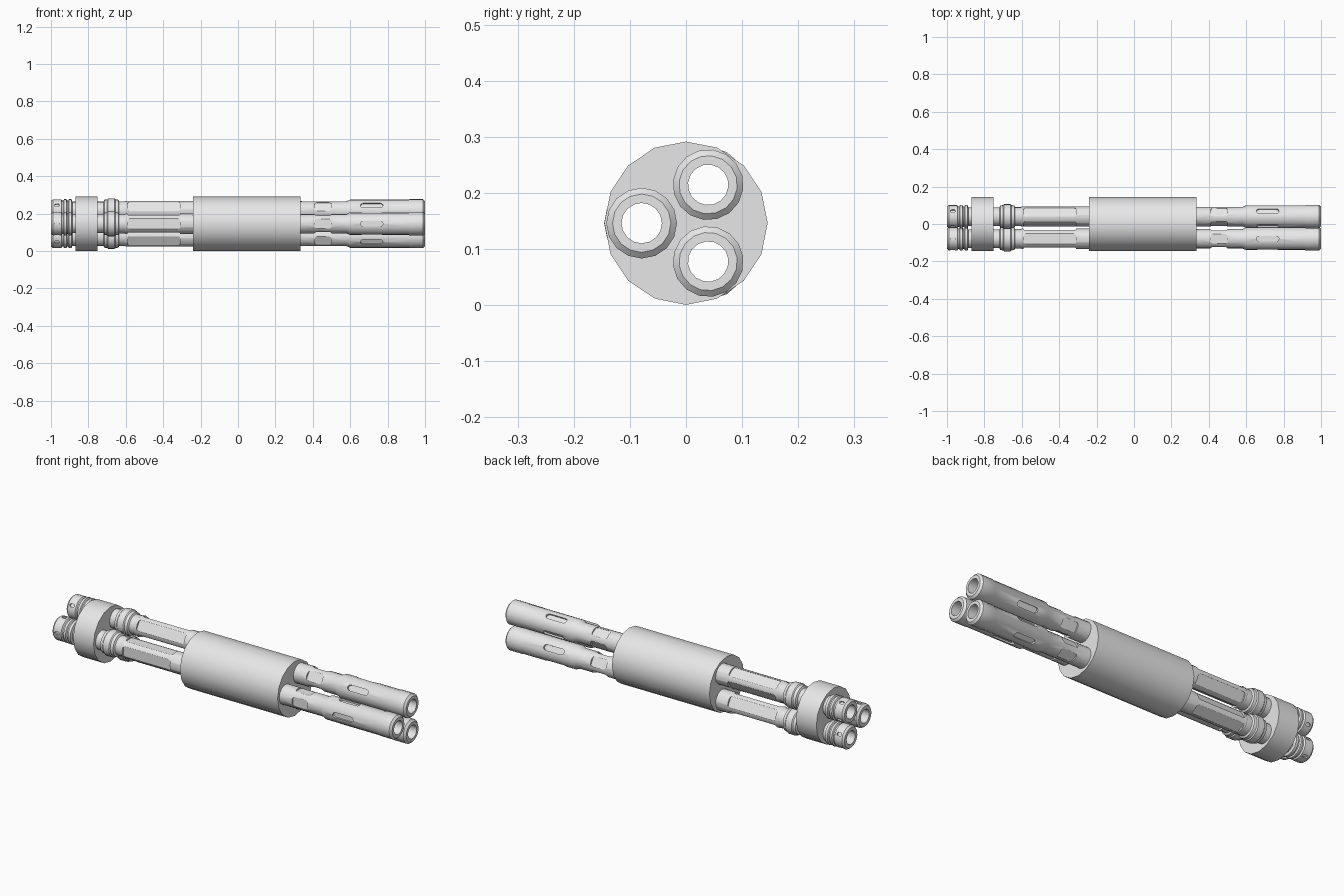
import bpy, bmesh
from math import sin, cos, pi, radians
from mathutils import Matrix

if "Cube" in bpy.data.objects:
    bpy.data.objects.remove(bpy.data.objects["Cube"])

AXIS_Z = 0.146      # height of the common axis
ORBIT = 0.079       # distance of each barrel from that axis
BORE = 0.036
SIDES = 16

grey = bpy.data.materials.new("plain_grey")
grey.use_nodes = True
grey.diffuse_color = (0.8, 0.8, 0.8, 1)
grey.node_tree.nodes["Principled BSDF"].inputs["Base Color"].default_value = (0.8, 0.8, 0.8, 1)


def make_object(name, bm):
    bmesh.ops.recalc_face_normals(bm, faces=bm.faces)
    mesh = bpy.data.meshes.new(name)
    bm.to_mesh(mesh)
    bm.free()
    mesh.materials.append(grey)
    obj = bpy.data.objects.new(name, mesh)
    bpy.context.collection.objects.link(obj)
    return obj


def lathe(bm, profile):
    """Revolve a closed (x, radius) loop around the x axis."""
    rings = []
    for i in range(SIDES):
        a = 2 * pi * i / SIDES
        rings.append([bm.verts.new((x, r * sin(a), r * cos(a))) for x, r in profile])
    n = len(profile)
    for i, ring in enumerate(rings):
        after = rings[(i + 1) % SIDES]
        for j in range(n):
            k = (j + 1) % n
            bm.faces.new((ring[j], ring[k], after[k], after[j]))


def cylinder(bm, x0, x1, radius, y=0, z=0):
    place = Matrix.Translation(((x0 + x1) / 2, y, z)) @ Matrix.Rotation(pi / 2, 4, 'Y')
    bmesh.ops.create_cone(bm, cap_ends=True, segments=SIDES, radius1=radius,
                          radius2=radius, depth=x1 - x0, matrix=place)


def rounded_cutter(bm, x0, x1, width, corner, floor, turn):
    """Rounded block that cuts down to the floor radius, turned around x."""
    cx, hx, hy = (x0 + x1) / 2, (x1 - x0) / 2 - corner, width / 2 - corner
    outline = []
    for q, (sx, sy) in enumerate(((1, 1), (-1, 1), (-1, -1), (1, -1))):
        for step in range(4):
            a = (q + step / 3) * pi / 2
            outline.append((cx + sx * hx + corner * cos(a), sy * hy + corner * sin(a)))
    spin = Matrix.Rotation(turn, 4, 'X')
    low = [bm.verts.new((x, y, floor)) for x, y in outline]
    high = [bm.verts.new((x, y, 0.1)) for x, y in outline]
    n = len(outline)
    for i in range(n):
        j = (i + 1) % n
        bm.faces.new((low[i], low[j], high[j], high[i]))
    bm.faces.new(low)
    bm.faces.new(high)
    bmesh.ops.transform(bm, matrix=spin, verts=low + high)


def cut(obj, cutter):
    """Subtract the cutter and bake the result."""
    cutter.hide_render = True
    mod = obj.modifiers.new("cut", 'BOOLEAN')
    mod.operation = 'DIFFERENCE'
    mod.solver = 'EXACT'
    mod.object = cutter
    bpy.context.view_layer.update()
    graph = bpy.context.evaluated_depsgraph_get()
    baked = bpy.data.meshes.new_from_object(obj.evaluated_get(graph))
    obj.modifiers.clear()
    obj.data = baked
    bpy.data.objects.remove(cutter)


def smooth(obj):
    obj.data.shade_smooth()
    obj.data.set_sharp_from_angle(angle=radians(30))


# Barrel: hollow turned tube
profile = [
    (-1, BORE), (-1, 0.054), (-0.99, 0.062), (-0.945, 0.062), (-0.94, 0.055),
    (-0.934, 0.055), (-0.93, 0.063), (-0.918, 0.063), (-0.914, 0.055),
    (-0.908, 0.055), (-0.904, 0.063), (-0.89, 0.063), (-0.886, 0.05),
    (-0.72, 0.05), (-0.715, 0.06), (-0.7, 0.062), (-0.695, 0.067),
    (-0.66, 0.067), (-0.655, 0.062), (-0.64, 0.06), (-0.635, 0.051),
    (-0.605, 0.051), (-0.6, 0.054), (0.3, 0.054), (0.345, 0.052), (0.58, 0.052),
    (0.6, 0.061), (0.913, 0.061), (0.917, 0.063), (0.99, 0.063),
    (1, 0.052), (1, BORE),
]
bm = bmesh.new()
lathe(bm, profile)
barrel = make_object("barrel_1", bm)

# Recessed panels and slots, four around the barrel
bm = bmesh.new()
for k in range(4):
    turn = k * pi / 2
    rounded_cutter(bm, -0.59, -0.31, 0.054, 0.01, 0.044, turn)
    rounded_cutter(bm, 0.41, 0.5, 0.05, 0.012, 0.043, turn)
    rounded_cutter(bm, 0.655, 0.775, 0.028, 0.0139, 0.05, turn)
    rounded_cutter(bm, -0.982, -0.955, 0.016, 0.0075, 0.053, turn)
cut(barrel, make_object("recess_cutter", bm))
smooth(barrel)

# Three barrels around the common axis, each turned to face outward
angles = [radians(a) for a in (90, 210, -30)]
centres = [(-ORBIT * sin(a), AXIS_Z + ORBIT * cos(a)) for a in angles]
for i, (angle, (y, z)) in enumerate(zip(angles, centres)):
    obj = barrel
    if i:
        obj = bpy.data.objects.new(f"barrel_{i + 1}", barrel.data)
        bpy.context.collection.objects.link(obj)
    obj.rotation_euler.x = angle
    obj.location = (0, y, z)

# Central housing and rear collar, pierced for the bores
for name, x0, x1 in (("central_housing", -0.24, 0.335), ("rear_collar", -0.87, -0.75)):
    bm = bmesh.new()
    cylinder(bm, x0, x1, 0.1455, 0, AXIS_Z)
    body = make_object(name, bm)
    bm = bmesh.new()
    for y, z in centres:
        cylinder(bm, x0 - 0.1, x1 + 0.1, 0.043, y, z)
    cut(body, make_object("bore_cutter", bm))
    smooth(body)
